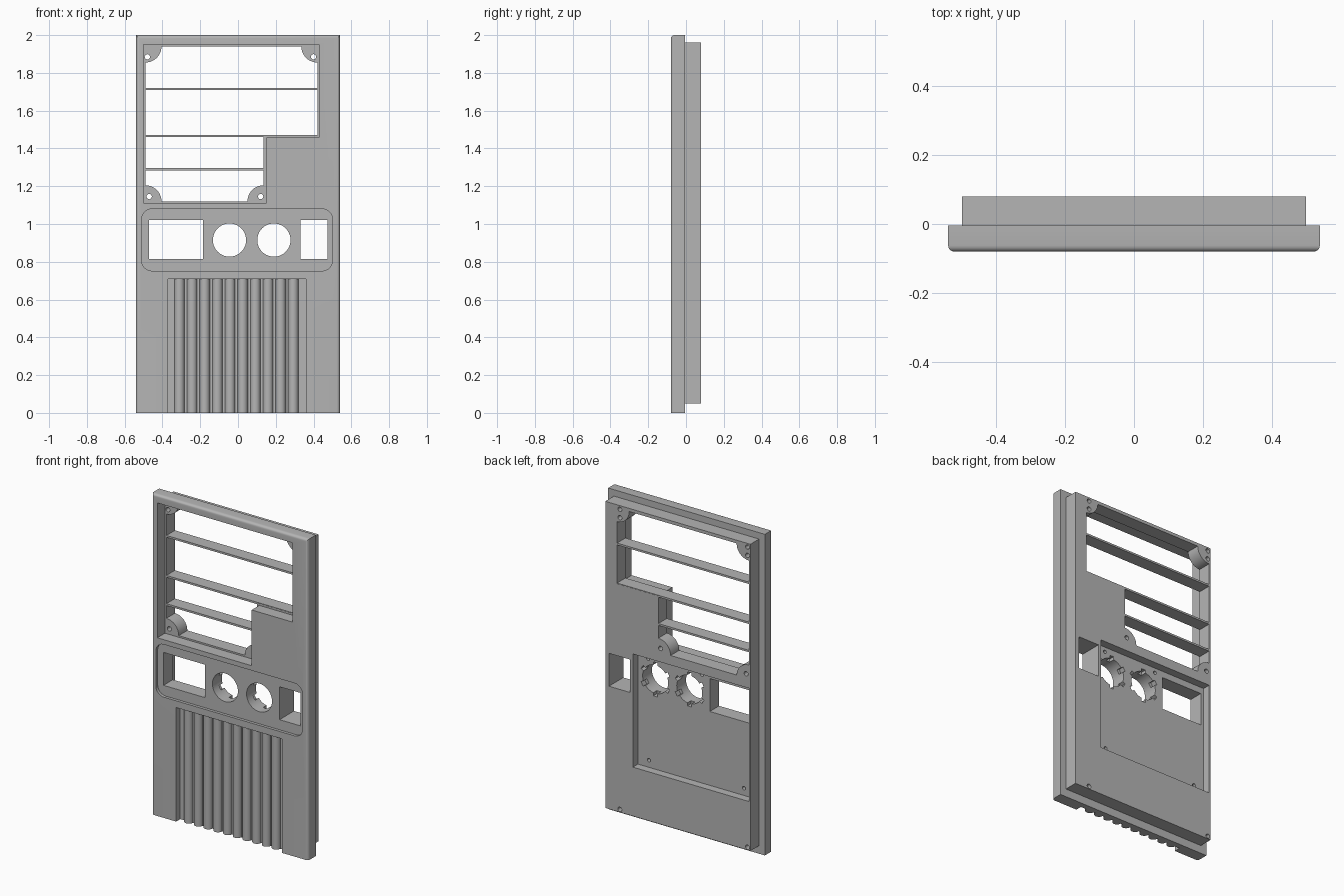
import bpy, bmesh, math
from mathutils import Vector

cube = bpy.data.objects.get("Cube")
if cube:
    bpy.data.objects.remove(cube, do_unlink=True)

grey = bpy.data.materials.new("plain grey")
grey.use_nodes = True
COLOUR = (0.46, 0.46, 0.46, 1)
grey.diffuse_color = COLOUR
grey.node_tree.nodes["Principled BSDF"].inputs["Base Color"].default_value = COLOUR

# Depth layers from front to back
FRONT, JOIN, BACK = -0.08, -0.005, 0.08
PANEL_FLOOR, RIB_FLOOR, POCKET_FLOOR = -0.062, -0.04, 0.03
PAST = 0.05  # how far cutters overshoot


def prism(name, outline, y0, y1):
    """Extrude an (x, z) outline from y0 to y1."""
    bm = bmesh.new()
    face = bm.faces.new([bm.verts.new((x, y0, z)) for x, z in outline])
    moved = bmesh.ops.extrude_face_region(bm, geom=[face])["geom"]
    bmesh.ops.translate(bm, vec=(0, y1 - y0, 0),
                        verts=[v for v in moved if isinstance(v, bmesh.types.BMVert)])
    bmesh.ops.recalc_face_normals(bm, faces=bm.faces)
    mesh = bpy.data.meshes.new(name)
    bm.to_mesh(mesh)
    bm.free()
    mesh.materials.append(grey)
    obj = bpy.data.objects.new(name, mesh)
    bpy.context.collection.objects.link(obj)
    return obj


def rect(x0, x1, z0, z1):
    return [(x0, z0), (x1, z0), (x1, z1), (x0, z1)]


def circle(x, z, r, n=40):
    return [(x + r * math.cos(2 * math.pi * i / n), z + r * math.sin(2 * math.pi * i / n))
            for i in range(n)]


def arc_corners(outline, r, chosen, bulge_in, steps=10):
    """Replace chosen corners by a fillet, or by a quarter disc around the corner."""
    pts = [Vector(p) for p in outline]
    result = []
    for i, c in enumerate(pts):
        if i not in chosen:
            result.append(c)
            continue
        a = (pts[i - 1] - c).normalized() * r
        b = (pts[(i + 1) % len(pts)] - c).normalized() * r
        for k in range(steps + 1):
            t = math.pi / 2 * k / steps
            if bulge_in:
                result.append(c + a * math.cos(t) + b * math.sin(t))
            else:
                result.append(c + a * (1 - math.sin(t)) + b * (1 - math.cos(t)))
    return result


def cut(body, outline, y0, y1):
    cutter = prism("cutter", outline, y0, y1)
    cutter.hide_render = True
    mod = body.modifiers.new("cut", "BOOLEAN")
    mod.operation, mod.solver, mod.object = "DIFFERENCE", "EXACT", cutter
    graph = bpy.context.evaluated_depsgraph_get()
    mesh = bpy.data.meshes.new_from_object(body.evaluated_get(graph))
    body.modifiers.clear()
    body.data = mesh
    bpy.data.objects.remove(cutter, do_unlink=True)


def smooth(obj):
    bpy.ops.object.select_all(action="DESELECT")
    obj.select_set(True)
    bpy.context.view_layer.objects.active = obj
    bpy.ops.object.shade_smooth_by_angle(angle=math.radians(30))


def stepped(left, right, notch_x, bottom, notch_z, top):
    return [(left, bottom), (notch_x, bottom), (notch_x, notch_z),
            (right, notch_z), (right, top), (left, top)]


# Front panel with rounded sides and top
front_panel = prism("front_panel", rect(-0.54, 0.54, 0, 2), FRONT, JOIN)
bm = bmesh.new()
bm.from_mesh(front_panel.data)
rim = [e for e in bm.edges if all(abs(v.co.y - FRONT) < 1e-4 for v in e.verts)
       and max(v.co.z for v in e.verts) > 1]
bmesh.ops.bevel(bm, geom=rim, offset=0.018, segments=5, profile=0.5, affect="EDGES")
bm.to_mesh(front_panel.data)
bm.free()

# Rear plate
rear_plate = prism("rear_plate", rect(-0.5, 0.5, 0.05, 1.96), JOIN, BACK)

# Stepped opening; the rear one keeps quarter-round screw bosses in its corners
cut(front_panel, stepped(-0.5, 0.43, 0.15, 1.11, 1.457, 1.95), FRONT - PAST, JOIN + PAST)
rear_opening = stepped(-0.49, 0.42, 0.135, 1.12, 1.468, 1.94)
cut(rear_plate, arc_corners(rear_opening, 0.085, (0, 1, 4, 5), True), JOIN - PAST, BACK + PAST)

# Recessed control panel and rib bay in the front
panel = arc_corners(rect(-0.51, 0.5, 0.752, 1.08), 0.055, range(4), False)
cut(front_panel, panel, FRONT - PAST, PANEL_FLOOR)
cut(front_panel, rect(-0.37, 0.36, -PAST, 0.71), FRONT - PAST, RIB_FLOOR)

# Pocket in the back
cut(rear_plate, rect(-0.49, 0.31, 0.355, 1.06), POCKET_FLOOR, BACK + PAST)

# Windows and dial holes through both layers
DIALS = [(-0.045, 0.915), (0.19, 0.915)]
through = [rect(-0.47, -0.185, 0.815, 1.02), rect(0.33, 0.475, 0.815, 1.02)]
through += [circle(x, z, 0.088) for x, z in DIALS]
for outline in through:
    cut(front_panel, outline, FRONT - PAST, JOIN + PAST)
    cut(rear_plate, outline, JOIN - PAST, BACK + PAST)

# Locking notches around the dial holes, behind the front panel
for x, z in DIALS:
    for i in range(6):
        a = math.radians(60 * i - 90)
        out = Vector((math.cos(a), math.sin(a)))
        side = Vector((-out.y, out.x)) * 0.014
        c = Vector((x, z))
        notch = [c + out * 0.07 - side, c + out * 0.106 - side,
                 c + out * 0.106 + side, c + out * 0.07 + side]
        cut(rear_plate, notch, JOIN - PAST, BACK + PAST)

# Screw holes: through the bosses, blind at the plate edges and in the pocket
for x, z in [(-0.48, 1.885), (0.4, 1.885), (-0.47, 1.145), (0.12, 1.145)]:
    cut(rear_plate, circle(x, z, 0.014, 16), JOIN - PAST, BACK + PAST)
for x in (-0.48, 0.4):
    for z in (0.068, 1.937):
        cut(rear_plate, circle(x, z, 0.014, 16), 0.02, BACK + PAST)
for x, z in [(0.235, 0.4), (-0.42, 0.4), (0.24, 1.03), (-0.13, 1.03)]:
    cut(rear_plate, circle(x, z, 0.011, 16), 0.005, BACK + PAST)

smooth(front_panel)
smooth(rear_plate)

# Horizontal slats across the opening
for name, z, right in [("upper_slat", 1.715, 0.425), ("middle_slat", 1.466, 0.425),
                       ("lower_slat", 1.29, 0.14)]:
    prism(name, rect(-0.495, right, z - 0.006, z + 0.006), JOIN + 0.001, BACK - 0.001)

# Vertical half-round ribs in the bay
for i in range(10):
    bpy.ops.mesh.primitive_cylinder_add(vertices=32, radius=0.027, depth=0.71,
                                        location=(-0.31 + 0.067 * i, RIB_FLOOR, 0.355))
    rib = bpy.context.object
    rib.name = f"rib_{i + 1}"
    rib.data.materials.append(grey)
    smooth(rib)
